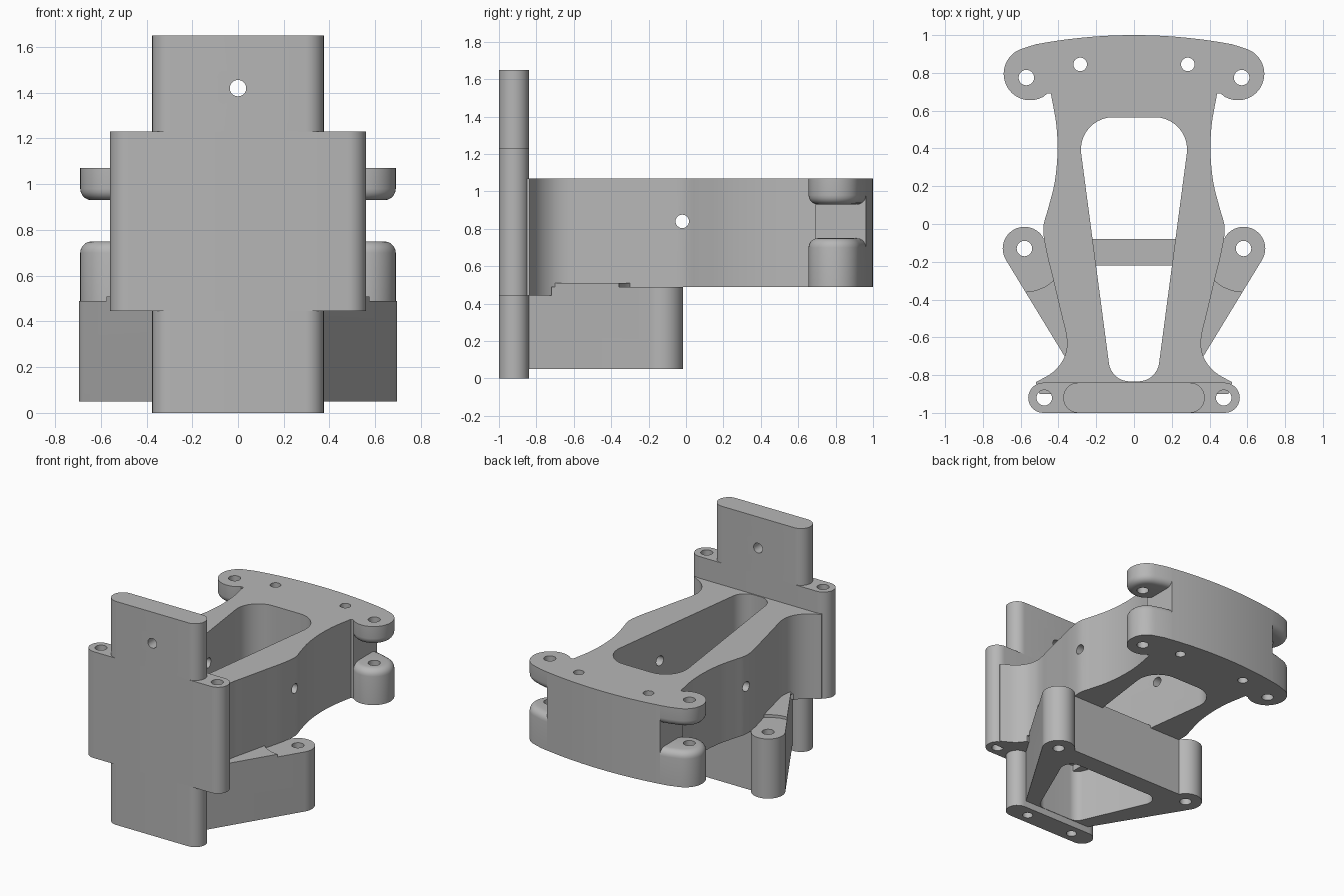
import bpy, bmesh
from math import sin, cos, tan, radians, pi
from mathutils import Vector, Matrix

if "Cube" in bpy.data.objects:
    bpy.data.objects.remove(bpy.data.objects["Cube"])

GRAY = (0.47, 0.47, 0.47, 1)
mat = bpy.data.materials.new("plain_gray")
mat.use_nodes = True
mat.diffuse_color = GRAY
mat.node_tree.nodes["Principled BSDF"].inputs["Base Color"].default_value = GRAY


# ---- outline helpers ----
def arc(cx, cy, r, start, end, n=16):
    steps = [radians(start + (end - start) * i / n) for i in range(n + 1)]
    return [(cx + r * cos(a), cy + r * sin(a)) for a in steps]


def mirrored(half):
    """Close a right-hand half outline with its reflection."""
    return half + [(-x, y) for x, y in reversed(half) if x > 0.0001]


def smooth_path(pts, n=5):
    """Catmull-Rom curve through the points."""
    p = [Vector(q) for q in pts]
    p = [2 * p[0] - p[1]] + p + [2 * p[-1] - p[-2]]
    out = []
    for a, b, c, d in zip(p, p[1:], p[2:], p[3:]):
        for i in range(n):
            t = i / n
            q = b + (c - a) * t / 2 + (a - 2.5 * b + 2 * c - d / 2) * t * t \
                + (1.5 * (b - c) + (d - a) / 2) * t ** 3
            out.append(tuple(q))
    return out + [tuple(pts[-1])]


def rounded(pts, radii, n=10):
    """Round every corner of a convex polygon with a true arc."""
    out = []
    for i, r in enumerate(radii):
        p = Vector(pts[i])
        a = (Vector(pts[i - 1]) - p).normalized()
        b = (Vector(pts[(i + 1) % len(pts)]) - p).normalized()
        half = a.angle(b) / 2
        centre = p + (a + b).normalized() * (r / sin(half))
        u = p + a * (r / tan(half)) - centre
        v = p + b * (r / tan(half)) - centre
        sweep = u.angle(v)
        for k in range(n + 1):
            t = k / n
            q = centre + (u * sin((1 - t) * sweep) + v * sin(t * sweep)) / sin(sweep)
            out.append(tuple(q))
    return out


def stadium(half_x, y0, y1):
    r = (y1 - y0) / 2
    cy = (y0 + y1) / 2
    return arc(half_x - r, cy, r, -90, 90) + arc(r - half_x, cy, r, 90, 270)


# ---- solid helpers ----
def prism(name, outline, z0, z1, bevel_z=None, wall_x=None):
    bm = bmesh.new()
    low = [bm.verts.new((x, y, z0)) for x, y in outline]
    high = [bm.verts.new((x, y, z1)) for x, y in outline]
    bm.faces.new(low)
    bm.faces.new(high)
    for i in range(len(low)):
        bm.faces.new((low[i - 1], low[i], high[i], high[i - 1]))
    bmesh.ops.recalc_face_normals(bm, faces=bm.faces)
    if bevel_z is not None:
        rim = [e for e in bm.edges
               if all(abs(v.co.z - bevel_z) < 1e-4 for v in e.verts)
               and not all(abs(v.co.x - wall_x) < 1e-4 for v in e.verts)]
        bmesh.ops.bevel(bm, geom=rim, offset=0.05, segments=5, profile=0.5,
                        affect='EDGES', clamp_overlap=True)
    mesh = bpy.data.meshes.new(name)
    bm.to_mesh(mesh)
    bm.free()
    obj = bpy.data.objects.new(name, mesh)
    mesh.materials.append(mat)
    bpy.context.collection.objects.link(obj)
    return obj


def drill(centre, r, length, axis='Z'):
    obj = prism("drill", arc(0, 0, r, 0, 345, 23), -length / 2, length / 2)
    turn = {'X': Matrix.Rotation(pi / 2, 4, 'Y'),
            'Y': Matrix.Rotation(pi / 2, 4, 'X'), 'Z': Matrix()}[axis]
    obj.data.transform(Matrix.Translation(centre) @ turn)
    return obj


def apply_modifier(obj, mod):
    bpy.context.view_layer.objects.active = obj
    bpy.ops.object.modifier_apply(modifier=mod.name)


def cut(obj, *cutters):
    for c in cutters:
        mod = obj.modifiers.new("cut", 'BOOLEAN')
        mod.operation = 'DIFFERENCE'
        mod.solver = 'EXACT'
        mod.object = c
        apply_modifier(obj, mod)
        bpy.data.objects.remove(c)
    return obj


def mirror(obj):
    apply_modifier(obj, obj.modifiers.new("mirror", 'MIRROR'))
    return obj


parts = []
SIDES = (-1, 1)
FRONT, BACK = -1.0, -0.84
MID = (FRONT + BACK) / 2

# ---- front plate: narrow, wide and narrow sections ----
narrow, wide = stadium(0.375, FRONT, BACK), stadium(0.56, FRONT, BACK)
parts.append(cut(prism("plate_bottom", narrow, 0, 0.445),
                 *[drill((s * 0.2, MID, 0), 0.036, 0.4) for s in SIDES]))
parts.append(cut(prism("plate_middle", wide, 0.445, 1.23),
                 *[drill((s * 0.475, MID, 0.8), 0.041, 2) for s in SIDES]))
parts.append(cut(prism("plate_top", narrow, 1.23, 1.65),
                 drill((0, MID, 1.42), 0.036, 1, 'Y')))

# ---- main body with waisted sides and tapered window ----
WALL = 0.46


def back_y(x):
    return 1 - 0.18 * x * x


back_edge = [(WALL * i / 10, back_y(WALL * i / 10)) for i in range(11)]
side = smooth_path([(0.44, 0.69), (0.412, 0.53), (0.405, 0.38), (0.42, 0.22),
                    (0.455, 0.08), (0.48, -0.02), (0.465, -0.14), (0.431, -0.28),
                    (0.403, -0.4), (0.379, -0.5), (0.36, -0.58), (0.355, -0.65),
                    (0.376, -0.72), (0.43, -0.785), (0.52, -0.838)])
body = prism("main_body", mirrored(back_edge + [(WALL, 0.69)] + side + [(0.5, -0.9)]),
             0.49, 1.07)
window = rounded([(0.305, 0.565), (0.12, -0.833), (-0.12, -0.833), (-0.305, 0.565)],
                 [0.17, 0.11, 0.11, 0.17])
cut(body, prism("window_cutter", window, 0.3, 1.3),
    drill((0, -0.02, 0.84), 0.036, 2, 'X'),
    *[drill((s * 0.285, 0.845, 0.8), 0.036, 2) for s in SIDES])
parts.append(body)

# ---- flared feet below the body, against the plate ----
foot = [(0.14, -0.72)] + [p for p in side if p[1] <= -0.719] + [(0.5, -0.9), (0.14, -0.9)]
parts.append(mirror(prism("flare_foot", foot, 0.445, 0.49)))

# ---- paired rear ears, rounded towards the gap ----
ear = [(WALL, back_y(WALL)), (0.52, back_y(0.52))] \
    + arc(0.55, 0.795, 0.14, 75, -120, 24) + [(WALL, 0.69)]
for name, z0, z1, gap in (("upper_ears", 0.93, 1.07, 0.93),
                          ("lower_ears", 0.49, 0.75, 0.75)):
    obj = prism(name, ear, z0, z1, gap, WALL)
    cut(obj, drill((0.57, 0.775, 0.8), 0.041, 2))
    parts.append(mirror(obj))

# ---- lower bracket: cross bar, two arms and round bosses ----
BX, BY = 0.58, -0.13
half = [(0, -0.08)] + arc(BX, BY, 0.115, 154, -31, 24) + [(0.246, -0.9)]
bracket = prism("lower_bracket", mirrored(half), 0.05, 0.51)
opening = rounded([(0.44, -0.22), (0.17, -0.837), (-0.17, -0.837), (-0.44, -0.22)],
                  [0.08, 0.08, 0.08, 0.08])
cut(bracket, prism("opening_cutter", opening, -0.2, 0.8))
for s in SIDES:
    cut(bracket, drill((s * BX, BY, 0.59), 0.23, 0.2),
        drill((s * BX, BY, 0.3), 0.041, 1))
parts.append(bracket)

# ---- shading ----
bpy.ops.object.select_all(action='DESELECT')
for obj in parts:
    obj.select_set(True)
bpy.context.view_layer.objects.active = parts[0]
bpy.ops.object.shade_smooth_by_angle(angle=radians(30))
